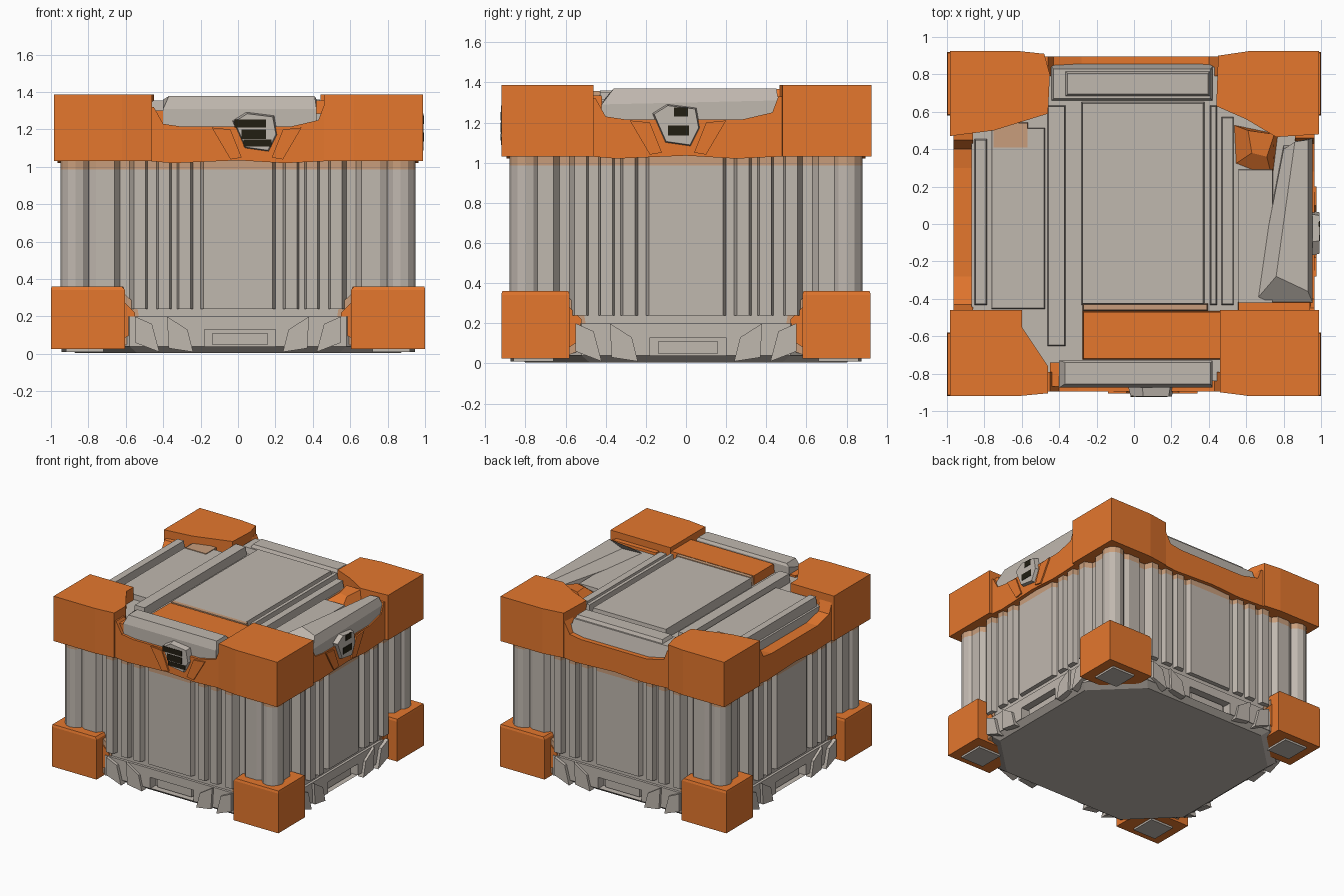
import bpy, bmesh, math

def material(name, col):
    m = bpy.data.materials.new(name)
    m.diffuse_color = (*col, 1)
    return m

ORANGE = material("orange paint", (0.78, 0.185, 0.027))
GREY = material("warm grey metal", (0.53, 0.48, 0.43))
TAN = material("orange worn over grey", (0.58, 0.34, 0.20))
BLACK = material("black inlay", (0.016, 0.013, 0.006))

def loft(name, rings, mat):
    """Solid through rings of equal point count, capped at both ends."""
    bm = bmesh.new()
    vs = [[bm.verts.new(p) for p in r] for r in rings]
    n = len(rings[0])
    for a, b in zip(vs, vs[1:]):
        for i in range(n):
            j = (i + 1) % n
            bm.faces.new((a[i], a[j], b[j], b[i]))
    bm.faces.new(vs[0])
    bm.faces.new(vs[-1])
    bmesh.ops.recalc_face_normals(bm, faces=bm.faces)
    me = bpy.data.meshes.new(name)
    bm.to_mesh(me)
    bm.free()
    me.materials.append(mat)
    ob = bpy.data.objects.new(name, me)
    bpy.context.collection.objects.link(ob)
    return ob

def prism(name, pts, z0, z1, mat, pts2=None):
    return loft(name, [[(x, y, z0) for x, y in pts], [(x, y, z1) for x, y in pts2 or pts]], mat)

def block(name, x0, x1, y0, y1, z0, z1, mat, t=0.0):
    return prism(name, [(x0, y0), (x1, y0), (x1, y1), (x0, y1)], z0, z1, mat,
                 [(x0 + t, y0 + t), (x1 - t, y0 + t), (x1 - t, y1 - t), (x0 + t, y1 - t)])

SIDES = ("front", "right", "back", "left")

def on_side(side, u, d, z=None):
    """u runs along a side, d is the depth inward from the outermost plane."""
    x, y = {"front": (u, d - 0.92), "right": (0.99 - d, u),
            "back": (-u, 0.92 - d), "left": (d - 0.99, -u)}[side]
    return (x, y) if z is None else (x, y, z)

def side_plate(name, side, pts, d0, d1, mat, shrink=1.0):
    """Profile (u, z) on a side, from depth d0 in to d1; shrink tapers the outer face."""
    cu = sum(p[0] for p in pts) / len(pts)
    cz = sum(p[1] for p in pts) / len(pts)
    outer = [on_side(side, cu + (u - cu) * shrink, d0, cz + (z - cz) * shrink) for u, z in pts]
    return loft(name, [outer, [on_side(side, u, d1, z) for u, z in pts]], mat)

def rect(u0, u1, z0, z1):
    return [(u0, z0), (u1, z0), (u1, z1), (u0, z1)]

# Ribbed body: one stepped footprint, depth profile repeated on four sides
half = [(0.185, 0.055), (0.20, 0.09), (0.24, 0.09), (0.255, 0.05), (0.315, 0.05), (0.325, 0.09),
        (0.355, 0.09), (0.365, 0.05), (0.425, 0.05), (0.435, 0.09), (0.485, 0.09), (0.495, 0.05),
        (0.555, 0.05), (0.58, 0.11), (0.63, 0.11), (0.66, 0.07), (0.76, 0.07)]
profile = [(-u, d) for u, d in reversed(half)] + half
footprint = [on_side(s, u, d) for s in SIDES for u, d in profile]
prism("ribbed_body", footprint, 0.24, 0.985, GREY)
prism("ribbed_body_worn_top", footprint, 0.985, 1.08, TAN)

# Recessed lower skirt and octagonal base with a slot in each side
def octagon(d, c, slot=0):
    out = []
    for s in SIDES:
        e = c if s in ("front", "back") else c - 0.06
        us = [(-e, d), (-0.18, d), (-0.18, d + slot), (0.20, d + slot), (0.20, d), (e, d)]
        out += [on_side(s, u, dd) for u, dd in us] if slot else [on_side(s, -e, d), on_side(s, e, d)]
    return out

prism("skirt", octagon(0.09, 0.70), 0.13, 0.25, GREY)
prism("base_floor", octagon(0.12, 0.54), 0.005, 0.04, GREY, octagon(0.075, 0.58))
prism("base_slotted", octagon(0.07, 0.58, 0.07), 0.04, 0.13, GREY)
prism("base_upper", octagon(0.07, 0.58), 0.13, 0.20, GREY)
for s in SIDES:
    side_plate("slot_insert_" + s, s, rect(-0.14, 0.16, 0.05, 0.11), 0.105, 0.15, GREY)
    for m in (-1, 1):
        # Gussets on the base beside the slot
        side_plate("base_gusset_" + s, s, [(m * 0.42, 0.01), (m * 0.55, 0.06), (m * 0.55, 0.20), (m * 0.46, 0.16)],
                   0.045, 0.10, GREY)
        side_plate("slot_cheek_" + s, s, [(m * 0.24, 0.01), (m * 0.37, 0.03), (m * 0.38, 0.20), (m * 0.27, 0.13)],
                   0.05, 0.10, GREY)

# Round corner posts, feet and pads
for sx in (-1, 1):
    for sy in (-1, 1):
        ring = [(sx * 0.87 + 0.08 * math.cos(a), sy * 0.80 + 0.08 * math.sin(a))
                for a in (i * math.tau / 12 for i in range(12))]
        prism("corner_post", ring, 0.3, 0.985, GREY)
        prism("corner_post_worn_top", ring, 0.985, 1.06, TAN)
        foot = [(1.0, 0.92), (0.605, 0.92), (0.605, 0.80), (0.70, 0.58), (1.0, 0.58)]
        top = [(0.997, 0.915), (0.62, 0.915), (0.615, 0.80), (0.70, 0.585), (0.997, 0.585)]
        loft("corner_foot", [[(sx * x, sy * y, 0.025) for x, y in foot],
                             [(sx * x, sy * y, 0.342) for x, y in foot],
                             [(sx * x, sy * y, 0.36) for x, y in top]], ORANGE)
        prism("foot_pad", [(sx * x, sy * y) for x, y in ((0.72, 0.66), (0.92, 0.66), (0.92, 0.86), (0.72, 0.86))],
              0.01, 0.03, GREY)
for s, e in zip(SIDES, (0.61, 0.58, 0.61, 0.58)):
    for m in (-1, 1):
        side_plate("foot_flange_" + s, s, [(m * (e - 0.06), 0.12), (m * (e + 0.05), 0.05),
                   (m * (e + 0.05), 0.33), (m * (e - 0.06), 0.22)], 0.075, 0.15, ORANGE)
        side_plate("foot_flange_wear_" + s, s, [(m * (e - 0.10), 0.08), (m * (e + 0.04), 0.03),
                   (m * (e + 0.04), 0.36), (m * (e - 0.07), 0.26)], 0.084, 0.13, TAN)

# Orange band around the top, lowered between the corners
for s in SIDES:
    side_plate("top_band_" + s, s,
               [(-0.52, 1.035), (-0.35, 1.02), (0.0, 1.035), (0.25, 1.02), (0.56, 1.035), (0.56, 1.33), (0.46, 1.33),
                (0.43, 1.25), (0.28, 1.215), (-0.30, 1.215), (-0.40, 1.23), (-0.45, 1.32), (-0.52, 1.33)],
               0.025, 0.13, ORANGE)

# Raised corner caps, each with its own footprint
caps = {
    "front_left": [(-0.985, -0.92), (-0.62, -0.92), (-0.46, -0.905), (-0.46, -0.76), (-0.60, -0.55),
                   (-0.60, -0.46), (-0.985, -0.46)],
    "front_right": [(0.99, -0.92), (0.99, -0.46), (0.46, -0.46), (0.46, -0.90), (0.62, -0.92)],
    "back_left": [(-0.985, 0.925), (-0.985, 0.47), (-0.75, 0.50), (-0.46, 0.59), (-0.45, 0.80), (-0.48, 0.91),
                  (-0.62, 0.925)],
    "back_right": [(0.99, 0.925), (0.62, 0.925), (0.45, 0.90), (0.44, 0.63), (0.60, 0.56), (0.76, 0.465),
                   (0.99, 0.48)],
}
for k, pts in caps.items():
    prism("corner_cap_" + k, pts, 1.03, 1.388, ORANGE)
block("front_top_strip", -0.28, 0.48, -0.73, -0.46, 1.2, 1.355, ORANGE, 0.01)
block("front_top_strip_wear", -0.28, 0.40, -0.47, -0.42, 1.2, 1.358, TAN, 0.01)
block("cap_wear_front_left", -0.45, -0.40, -0.87, -0.74, 1.2, 1.30, ORANGE)
block("cap_wear_back_left", -0.76, -0.56, 0.40, 0.55, 1.2, 1.33, TAN, 0.01)
block("cap_wear_front_right", 0.55, 0.95, -0.47, -0.41, 1.2, 1.335, ORANGE, 0.01)

# Lid with raised panel and ribs
block("lid", -0.87, 0.88, -0.84, 0.84, 1.05, 1.285, GREY)
block("lid_centre_panel", -0.29, 0.385, -0.44, 0.66, 1.2, 1.355, GREY, 0.015)
block("lid_left_panel", -0.77, -0.47, -0.46, 0.52, 1.2, 1.325, GREY, 0.01)
for i, (x0, x1, y0, y1, z) in enumerate([(-0.86, -0.78, -0.44, 0.46, 1.36), (-0.47, -0.36, -0.66, 0.64, 1.355),
                                         (0.40, 0.45, -0.44, 0.64, 1.36), (0.46, 0.54, -0.44, 0.58, 1.35)]):
    block("lid_rib_%d" % i, x0, x1, y0, y1, 1.2, z, GREY, 0.012)
block("lid_right_panel", 0.55, 0.75, -0.43, 0.3, 1.2, 1.315, GREY, 0.01)
block("back_bar", -0.46, 0.44, 0.64, 0.86, 1.2, 1.33, GREY, 0.03)
block("back_bar_ridge", -0.38, 0.42, 0.67, 0.83, 1.3, 1.355, GREY, 0.025)

# Orange latch nub beside the back right cap
loft("latch_nub", [[(0.53, 0.53, 1.28), (0.54, 0.32, 1.28), (0.74, 0.24, 1.28), (0.77, 0.48, 1.28)],
                   [(0.61, 0.50, 1.36), (0.63, 0.38, 1.35), (0.71, 0.36, 1.35), (0.75, 0.48, 1.37)]], ORANGE)

# Grey handle bars on the front and right rims
loft("front_handle", [[(-0.40, -0.875, 1.2), (0.42, -0.875, 1.2), (0.42, -0.73, 1.2), (-0.40, -0.73, 1.2)],
                      [(-0.40, -0.875, 1.31), (0.42, -0.875, 1.31), (0.42, -0.73, 1.36), (-0.40, -0.73, 1.36)],
                      [(-0.37, -0.855, 1.378), (0.41, -0.855, 1.378), (0.41, -0.74, 1.378), (-0.37, -0.74, 1.378)]], GREY)
loft("right_handle", [[(0.955, -0.42, 1.2), (0.955, 0.46, 1.2), (0.80, 0.46, 1.2), (0.62, -0.42, 1.2)],
                      [(0.955, -0.42, 1.29), (0.955, 0.46, 1.31), (0.80, 0.40, 1.33), (0.64, -0.42, 1.30)],
                      [(0.93, -0.36, 1.37), (0.93, 0.45, 1.37), (0.86, 0.44, 1.37), (0.76, -0.28, 1.37)]], GREY)

# Clasps with black inlays
inlays = {"front": [rect(-0.02, 0.15, 1.21, 1.252), rect(0.02, 0.15, 1.15, 1.20), rect(0.03, 0.18, 1.11, 1.145)],
          "right": [rect(-0.06, 0.01, 1.23, 1.275), rect(-0.09, 0.015, 1.135, 1.185)]}
for s, c in (("front", 0.10), ("right", -0.04)):
    hexa = [(c - 0.14, 1.25), (c - 0.07, 1.09), (c + 0.07, 1.07), (c + 0.12, 1.17), (c + 0.10, 1.28), (c - 0.06, 1.30)]
    side_plate("clasp_" + s, s, hexa, -0.002, 0.09, GREY, 0.85)
    for r in inlays[s]:
        side_plate("clasp_inlay_" + s, s, r, -0.005, 0.003, BLACK)
    for m in (-1, 1):
        side_plate("clasp_bracket_" + s, s, [(c + m * 0.08, 1.05), (c + m * 0.14, 1.04), (c + m * 0.24, 1.21),
                   (c + m * 0.14, 1.20)], 0.014, 0.06, ORANGE)
